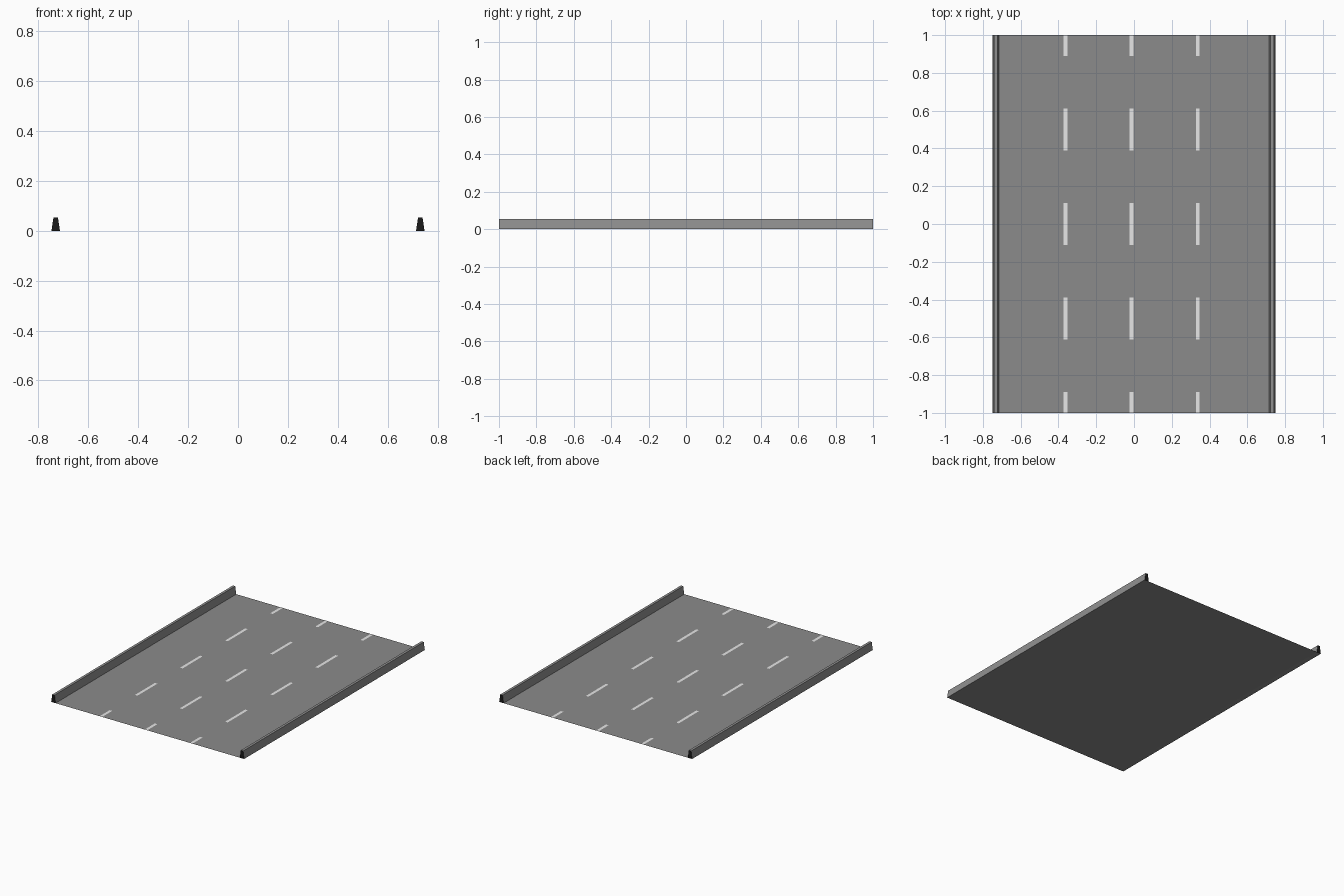
import bpy

if "Cube" in bpy.data.objects:
    bpy.data.objects.remove(bpy.data.objects["Cube"])


def material(name, rgb):
    m = bpy.data.materials.new(name)
    m.diffuse_color = (*rgb, 1.0)
    m.use_nodes = True
    m.node_tree.nodes["Principled BSDF"].inputs["Base Color"].default_value = m.diffuse_color
    return m


asphalt = material("asphalt_grey", (0.26, 0.26, 0.26))
concrete = material("concrete_grey", (0.28, 0.28, 0.28))
white = material("paint_white", (0.8, 0.8, 0.8))
black = material("end_black", (0.01, 0.01, 0.01))


def make(name, verts, faces, *mats):
    me = bpy.data.meshes.new(name)
    me.from_pydata(verts, [], faces)
    me.update()
    for m in mats:
        me.materials.append(m)
    ob = bpy.data.objects.new(name, me)
    bpy.context.collection.objects.link(ob)
    return ob


def sheet(name, x0, x1, y0, y1, z, mat):
    return make(name, [(x0, y0, z), (x1, y0, z), (x1, y1, z), (x0, y1, z)],
                [(0, 1, 2, 3)], mat)


# Road surface: a thin single sheet
sheet("road_surface", -0.748, 0.748, -1, 1, 0.0, asphalt)

# Tapered side barriers, extruded along y, with dark ends
profile = [(-0.017, 0.0), (0.017, 0.0), (0.009, 0.054), (-0.009, 0.054)]
for side, cx in (("left", -0.731), ("right", 0.731)):
    verts = [(cx + x, y, z) for y in (-1, 1) for x, z in profile]
    n = len(profile)
    sides = [(i, i + n, (i + 1) % n + n, (i + 1) % n) for i in range(n)]
    sides = [tuple(reversed(f)) for f in sides]
    faces = sides + [(0, 1, 2, 3), (7, 6, 5, 4)]
    # outward winding
    faces = [tuple(reversed(f)) if k < n else f for k, f in enumerate(faces)]
    ob = make(side + "_barrier", verts, faces, concrete, black)
    for p in ob.data.polygons:
        p.material_index = 1 if abs(p.normal.y) > 0.9 else 0
    # make sure every face looks outward
    centre_z = 0.027
    for p in ob.data.polygons:
        c = p.center
        d = p.normal.x * (c.x - cx) + p.normal.y * c.y + p.normal.z * (c.z - centre_z)
        if d < 0:
            p.flip()

# Dashed lane lines, cut to half length at the road ends
for i, cx in enumerate((-0.362, -0.013, 0.338)):
    for j in range(5):
        cy = -1 + 0.5 * j
        sheet(f"lane_dash_{i}_{j}", cx - 0.01, cx + 0.01,
              max(cy - 0.111, -1), min(cy + 0.111, 1), 0.0005, white)
